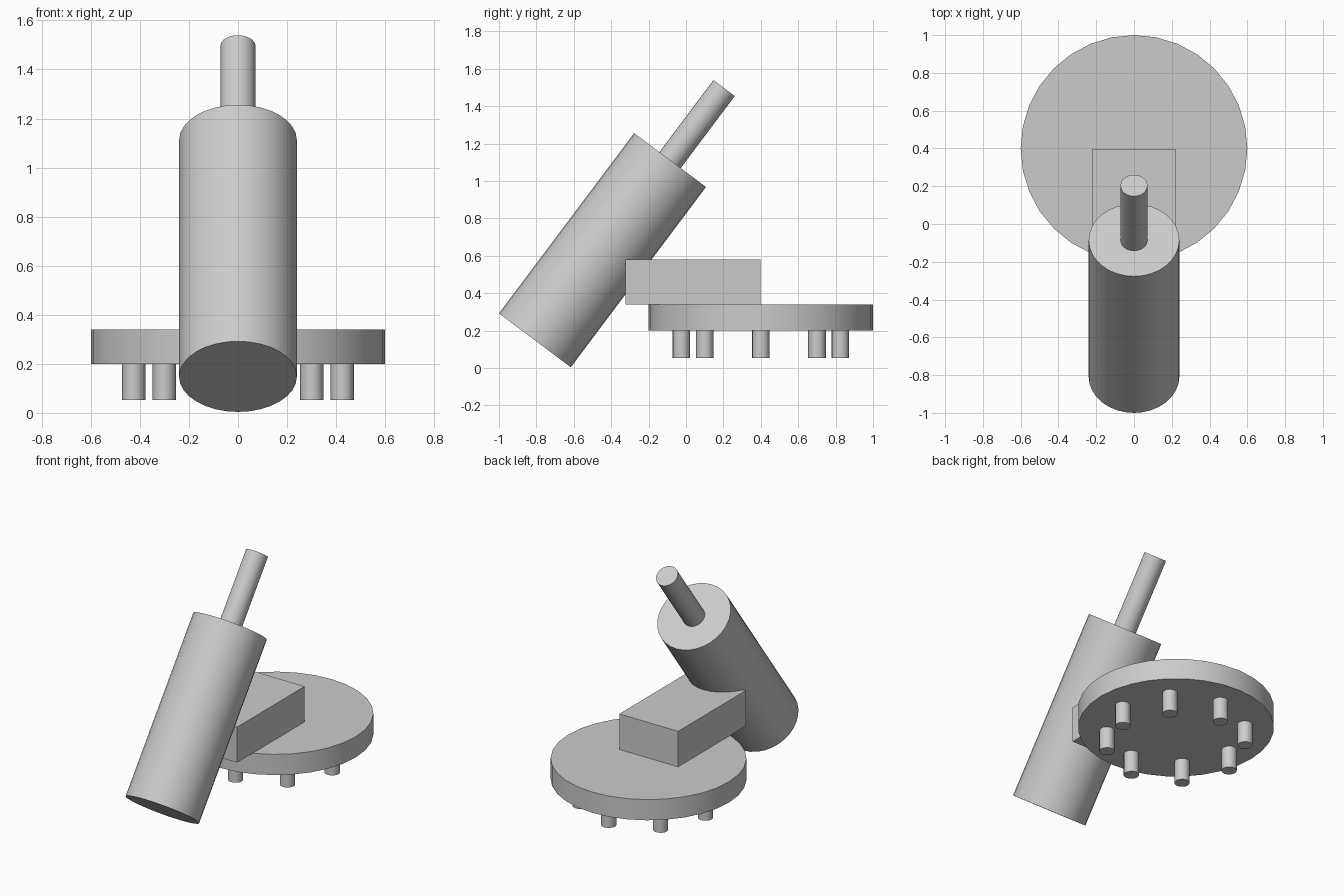
import bpy, math
from mathutils import Vector

cube = bpy.data.objects.get("Cube")
if cube:
    bpy.data.objects.remove(cube, do_unlink=True)

# One plain grey for the whole model
GREY = (0.6, 0.6, 0.6, 1.0)
grey = bpy.data.materials.new("light grey")
grey.use_nodes = True
grey.diffuse_color = GREY
grey.node_tree.nodes["Principled BSDF"].inputs["Base Color"].default_value = GREY


def finish(obj, name):
    obj.name = name
    obj.data.name = name
    obj.data.materials.append(grey)
    return obj


def rod(name, start, end, radius, sides):
    """Capped cylinder running from start to end."""
    start, end = Vector(start), Vector(end)
    axis = end - start
    tilt = -math.atan2(axis.y, axis.z)
    bpy.ops.mesh.primitive_cylinder_add(
        vertices=sides, radius=radius, depth=axis.length,
        location=(start + end) / 2, rotation=(tilt, 0, 0))
    bpy.ops.object.shade_smooth_by_angle(angle=math.radians(30))
    return finish(bpy.context.object, name)


# Round base plate
centre_y = 0.4
rod("base_disc", (0, centre_y, 0.2), (0, centre_y, 0.34), 0.6, 32)

# Ring of short pegs beneath the plate
for i in range(8):
    a = i * math.tau / 8
    x, y = 0.425 * math.cos(a), centre_y + 0.425 * math.sin(a)
    rod(f"peg_{i + 1}", (x, y, 0.053), (x, y, 0.21), 0.047, 16)

# Block joining the plate to the tilted barrel
bpy.ops.mesh.primitive_cube_add(size=1, location=(0, 0.037, 0.46))
block = finish(bpy.context.object, "connecting_block")
block.scale = (0.44, 0.722, 0.24)

# Tilted barrel and the thin shaft along the same axis
direction = Vector((0, 0.6, 0.8))
foot = Vector((0, -0.808, 0.148))
rod("barrel", foot, foot + direction * 1.205, 0.24, 32)
rod("shaft", foot + direction * 1.18, foot + direction * 1.686, 0.071, 32)
